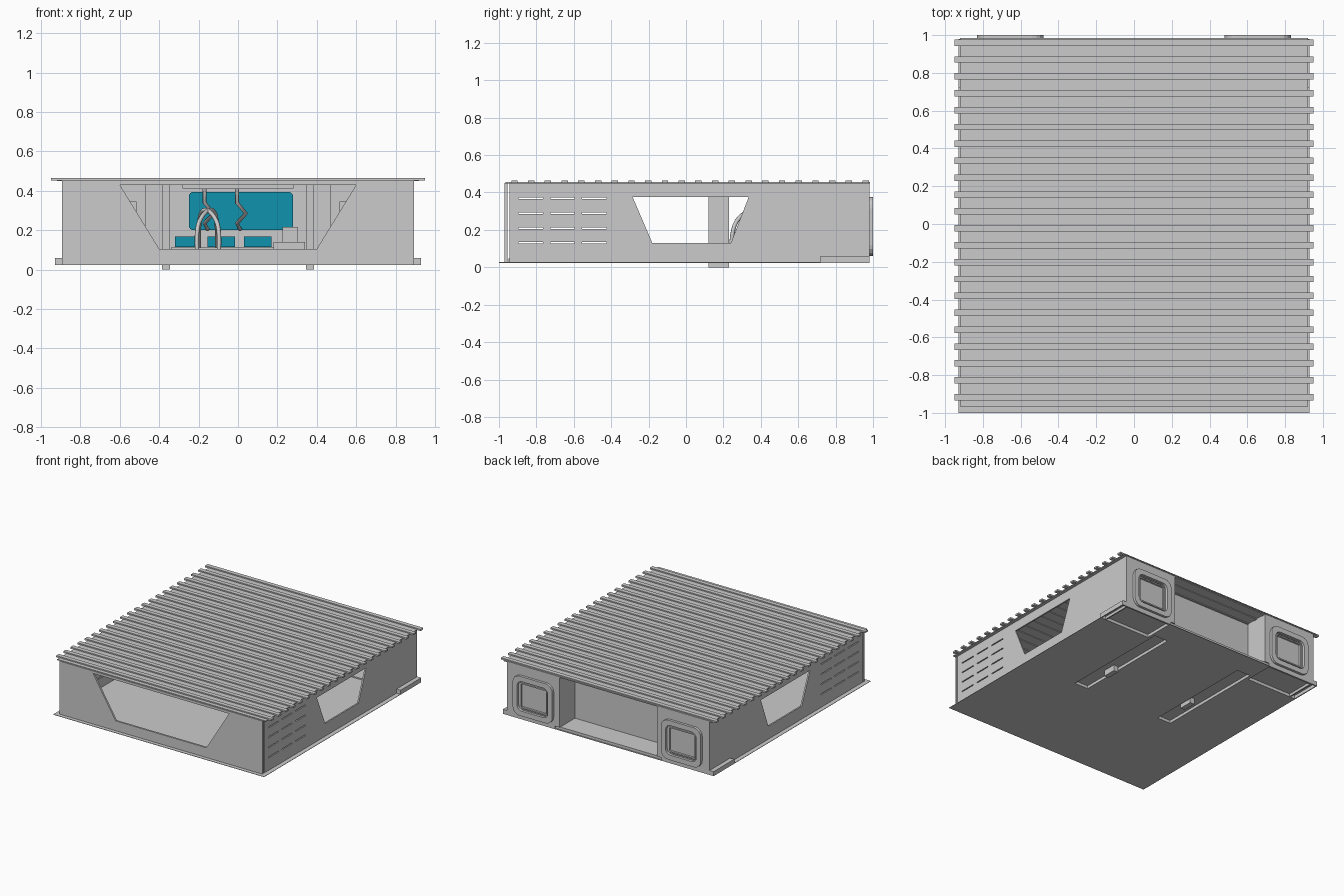
import bpy, bmesh, math
from mathutils import Matrix, Vector

if "Cube" in bpy.data.objects:
    bpy.data.objects.remove(bpy.data.objects["Cube"])

teal = bpy.data.materials.new("teal")
teal.diffuse_color = (0.005, 0.29, 0.42, 1)
teal.use_nodes = True
teal.node_tree.nodes["Principled BSDF"].inputs["Base Color"].default_value = teal.diffuse_color


def finish(name, mesh, mat=None):
    ob = bpy.data.objects.new(name, mesh)
    bpy.context.collection.objects.link(ob)
    if mat:
        mesh.materials.clear()
        mesh.materials.append(mat)
    return ob


def box(name, x0, x1, y0, y1, z0, z1, mat=None):
    bm = bmesh.new()
    bmesh.ops.create_cube(bm, size=1)
    for v in bm.verts:
        v.co = Vector(((x0 + x1) / 2 + v.co.x * (x1 - x0),
                       (y0 + y1) / 2 + v.co.y * (y1 - y0),
                       (z0 + z1) / 2 + v.co.z * (z1 - z0)))
    me = bpy.data.meshes.new(name)
    bm.to_mesh(me)
    bm.free()
    return finish(name, me, mat)


def rect(u0, u1, v0, v1):
    return [(u0, v0), (u1, v0), (u1, v1), (u0, v1)]


def rounded(u0, u1, v0, v1, r, n=4):
    pts = []
    for cu, cv, a in ((u1 - r, v1 - r, 0), (u0 + r, v1 - r, 90), (u0 + r, v0 + r, 180), (u1 - r, v0 + r, 270)):
        for i in range(n + 1):
            t = math.radians(a + 90 * i / n)
            pts.append((cu + r * math.cos(t), cv + r * math.sin(t)))
    return pts


def curve_mesh(name, cu):
    tmp = bpy.data.objects.new("tmp", cu)
    bpy.context.collection.objects.link(tmp)
    dg = bpy.context.evaluated_depsgraph_get()
    me = bpy.data.meshes.new_from_object(tmp.evaluated_get(dg))
    bpy.data.objects.remove(tmp)
    me.name = name
    return me


def panel(name, axis, lo, hi, loops, mat=None):
    """Flat plate with holes, lying across the given axis between lo and hi."""
    cu = bpy.data.curves.new(name, 'CURVE')
    cu.dimensions, cu.fill_mode, cu.extrude = '2D', 'BOTH', (hi - lo) / 2
    for pts in loops:
        sp = cu.splines.new('POLY')
        sp.points.add(len(pts) - 1)
        for p, (u, v) in zip(sp.points, pts):
            p.co = (u, v, 0, 1)
        sp.use_cyclic_u = True
    me = curve_mesh(name, cu)
    m = (lo + hi) / 2
    me.transform({'x': Matrix(((0, 0, 1, m), (1, 0, 0, 0), (0, 1, 0, 0), (0, 0, 0, 1))),
                  'y': Matrix(((1, 0, 0, 0), (0, 0, -1, m), (0, 1, 0, 0), (0, 0, 0, 1))),
                  'z': Matrix.Translation((0, 0, m))}[axis])
    bm = bmesh.new()
    bm.from_mesh(me)
    bmesh.ops.remove_doubles(bm, verts=bm.verts, dist=1e-5)
    bmesh.ops.recalc_face_normals(bm, faces=bm.faces)
    for f in bm.faces:
        f.smooth = False
    bm.to_mesh(me)
    bm.free()
    return finish(name, me, mat)


def cable(name, pts, r, smooth):
    cu = bpy.data.curves.new(name, 'CURVE')
    cu.dimensions, cu.bevel_depth, cu.bevel_resolution, cu.use_fill_caps = '3D', r, 2, True
    sp = cu.splines.new('NURBS' if smooth else 'POLY')
    sp.points.add(len(pts) - 1)
    for p, c in zip(sp.points, pts):
        p.co = (*c, 1)
    if smooth:
        sp.order_u, sp.use_endpoint_u = 3, True
        sp.resolution_u = 5
    return finish(name, curve_mesh(name, cu))


def span(s, a, b):
    return sorted((s * a, s * b))


# Floor: thin flange sheet plus core, with slots and rear corner pockets
sheet, core = [rect(-0.93, 0.93, -1, 0.98)], [rect(-0.885, 0.885, -0.95, 0.97)]
for s in (-1, 1):
    slot = rect(*span(s, 0.335, 0.455), -0.13, 0.78)
    sheet += [slot, rect(*span(s, 0.48, 0.922), 0.73, 0.972)]
    core += [slot, rect(*span(s, 0.48, 0.875), 0.73, 0.962)]
panel("floor_sheet", 'z', 0.024, 0.027, sheet)
panel("floor_core", 'z', 0.027, 0.048, core)

# Front plate with trapezoid opening
panel("front_plate", 'y', -0.97, -0.955,
      [rect(-0.895, 0.895, 0.027, 0.45), [(-0.4, 0.105), (0.4, 0.105), (0.6, 0.43), (-0.6, 0.43)]])

for s in (-1, 1):
    # Side wall with window and louvre slits
    loops = [[(-0.945, 0.027), (0.72, 0.027), (0.72, 0.05), (0.98, 0.05), (0.98, 0.45), (-0.945, 0.45)],
             [(-0.18, 0.13), (0.24, 0.13), (0.335, 0.375), (-0.285, 0.375)]]
    for y in (-0.83, -0.66, -0.49):
        for z in (0.13, 0.21, 0.29, 0.37):
            loops.append(rect(y - 0.065, y + 0.065, z - 0.004, z + 0.004))
    panel("side_wall", 'x', *span(s, 0.883, 0.895), loops)

    # Rear corner bracket
    box("bracket_top", *span(s, 0.47, 0.93), 0.72, 0.98, 0.05, 0.06)
    box("bracket_side", *span(s, 0.922, 0.93), 0.72, 0.98, 0.027, 0.05)
    box("bracket_front", *span(s, 0.884, 0.922), 0.72, 0.73, 0.027, 0.05)
    box("bracket_rear", *span(s, 0.47, 0.922), 0.972, 0.98, 0.027, 0.05)

    # Rear wall, raised rounded frame and its inner hatch
    panel("rear_wall", 'y', 0.968, 0.98,
          [rect(*span(s, 0.46, 0.884), 0.06, 0.45), rounded(*span(s, 0.53, 0.78), 0.105, 0.33, 0.03)])
    panel("rear_frame", 'y', 0.98, 1.0,
          [rounded(*span(s, 0.48, 0.83), 0.06, 0.375, 0.06), rounded(*span(s, 0.52, 0.79), 0.1, 0.335, 0.04)])
    box("rear_hatch", *span(s, 0.515, 0.795), 0.96, 0.972, 0.09, 0.345)
    panel("hatch_rim", 'y', 0.972, 0.988,
          [rect(*span(s, 0.535, 0.775), 0.115, 0.32), rect(*span(s, 0.545, 0.765), 0.125, 0.31)])

    # Rear bay side wall
    box("bay_side", *span(s, 0.43, 0.47), 0.77, 0.979, 0.048, 0.45)
    # Inner post passing down through the floor slot
    box("slot_cap", *span(s, 0.33, 0.46), -0.135, 0.785, 0.047, 0.051)
    box("inner_post", *span(s, 0.345, 0.385), 0.12, 0.23, 0.0, 0.449)

# Rear bay panel
box("bay_panel", -0.43, 0.43, 0.77, 0.785, 0.048, 0.45)

# Roof sheet with cross slats
box("roof_sheet", -0.92, 0.92, -0.965, 0.985, 0.449, 0.456)
for i in range(22):
    y = -0.917 + 0.0894 * i
    box("roof_slat", -0.95, 0.95, y - 0.017, y + 0.017, 0.452, 0.465)
    box("roof_rib", -0.88, 0.88, y - 0.017, y + 0.017, 0.444, 0.449)

# Interior electronics on the bay panel
panel("main_screen", 'y', 0.74, 0.77, [rounded(-0.25, 0.28, 0.2, 0.395, 0.025)], teal)
for x0, x1 in ((-0.32, -0.215), (-0.155, -0.015), (0.03, 0.17)):
    box("circuit_module", x0, x1, 0.71, 0.77, 0.115, 0.168, teal)
box("power_block", 0.225, 0.305, 0.62, 0.77, 0.13, 0.215)
box("power_base", 0.18, 0.34, 0.58, 0.77, 0.051, 0.14)
box("circuit_bed", -0.34, 0.18, 0.6, 0.77, 0.048, 0.113)
panel("cable_rail", 'y', 0.45, 0.52, [rounded(-0.285, 0.285, 0.41, 0.437, 0.012)])

# Cables
for dx in (0, 0.165):
    cable("hanging_cable", [(dx - 0.17, 0.5, 0.42), (dx - 0.17, 0.52, 0.34), (dx - 0.125, 0.56, 0.285),
                            (dx - 0.17, 0.62, 0.235), (dx - 0.155, 0.73, 0.205)], 0.01, False)
for x, d in ((-0.205, 1), (-0.1, -1)):
    cable("arched_cable", [(x, 0.24, 0.05), (x - 0.012 * d, 0.24, 0.2), (x + 0.03 * d, 0.3, 0.29),
                           (x + 0.08 * d, 0.38, 0.31), (x + 0.1 * d, 0.5, 0.25), (x + 0.1 * d, 0.66, 0.11)],
          0.011, True)
